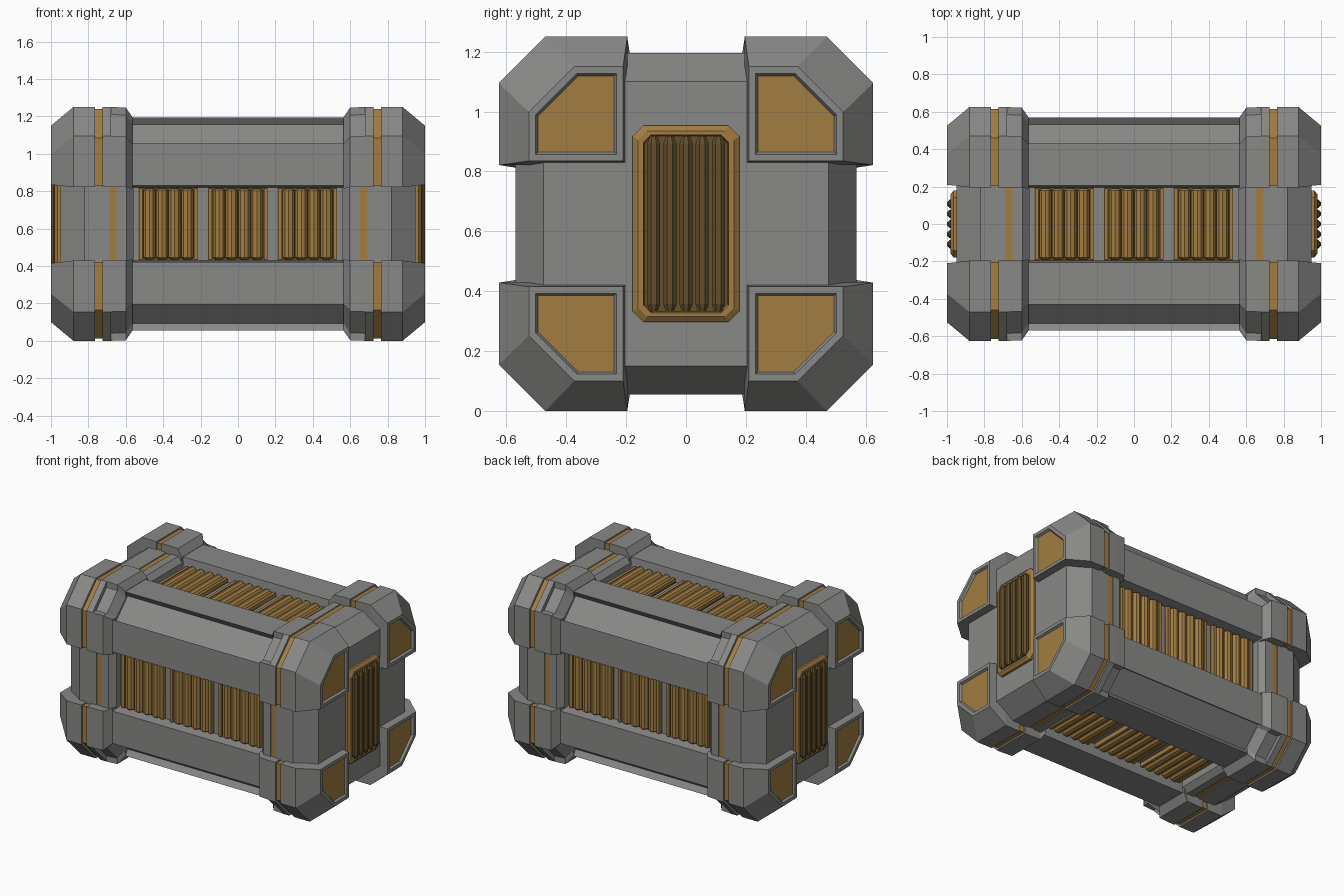
import bpy, bmesh, math
from mathutils import Matrix, Vector

if "Cube" in bpy.data.objects:
    bpy.data.objects.remove(bpy.data.objects["Cube"])

CZ = 0.625  # height of the crate's centre line


def material(name, col):
    m = bpy.data.materials.new(name)
    m.diffuse_color = (*col, 1)
    m.use_nodes = True
    m.node_tree.nodes["Principled BSDF"].inputs["Base Color"].default_value = m.diffuse_color
    return m


GREY = material("grey metal", (0.25, 0.25, 0.245))
GOLD = material("ochre panel", (0.36, 0.205, 0.054))
DARK = material("dark bronze", (0.125, 0.078, 0.024))
MATS = [GREY, GOLD, DARK]


def finish(name, bm, matrix=Matrix()):
    bmesh.ops.remove_doubles(bm, verts=bm.verts, dist=0.0001)
    bmesh.ops.transform(bm, matrix=Matrix.Translation((0, 0, CZ)) @ matrix, verts=bm.verts)
    bmesh.ops.recalc_face_normals(bm, faces=bm.faces)
    me = bpy.data.meshes.new(name)
    bm.to_mesh(me)
    bm.free()
    for m in MATS:
        me.materials.append(m)
    ob = bpy.data.objects.new(name, me)
    bpy.context.collection.objects.link(ob)
    return ob


def loft(bm, rings, mats=None, cap=0):
    """Skin rings of (x, [(y, z)...]); mats gives a material per segment."""
    vs = [[bm.verts.new((x, y, z)) for y, z in prof] for x, prof in rings]
    n = len(vs[0])
    for k in range(len(vs) - 1):
        for i in range(n):
            j = (i + 1) % n
            f = bm.faces.new((vs[k][i], vs[k][j], vs[k + 1][j], vs[k + 1][i]))
            f.material_index = mats[k] if mats else 0
    bm.faces.new(vs[0][::-1]).material_index = mats[0] if mats else 0
    bm.faces.new(vs[-1]).material_index = cap


def box(bm, lo, hi, mat):
    rect = [(lo[1], lo[2]), (hi[1], lo[2]), (hi[1], hi[2]), (lo[1], hi[2])]
    loft(bm, [(lo[0], rect), (hi[0], rect)], [mat], mat)


def four(side):
    """Repeat a quarter profile four times around the x axis."""
    out, pts = [], list(side)
    for _ in range(4):
        out += pts
        pts = [(-z, y) for y, z in pts]
    return out


def rod(bm, p0, p1, r, mat, sides=10, tip=0.01):
    """Rod with bevelled ends between two points."""
    p0, p1 = Vector(p0), Vector(p1)
    d = p1 - p0
    q = d.to_track_quat('Z', 'Y').to_matrix()
    L = d.length
    prev = None
    for h, rr in ((0, r * .6), (tip, r), (L - tip, r), (L, r * .6)):
        ring = []
        for i in range(sides):
            a = 2 * math.pi * (i + .5) / sides
            ring.append(bm.verts.new(p0 + q @ Vector((rr * math.cos(a), rr * math.sin(a), h))))
        if prev:
            for i in range(sides):
                j = (i + 1) % sides
                bm.faces.new((prev[i], prev[j], ring[j], ring[i])).material_index = mat
        else:
            bm.faces.new(ring[::-1]).material_index = mat
        prev = ring
    bm.faces.new(prev).material_index = mat


# Main body: recess on each of the four sides, sunken chamfers on the long edges
bm = bmesh.new()
prof = four([(.49, -.195), (.49, .195), (.57, .205), (.57, .43),
             (.532, .405), (.405, .532), (.43, .57), (.205, .57)])
loft(bm, [(-.6, prof), (.6, prof)])
finish("body", bm)

# Ribbed rod banks in the four side recesses
for k, side in enumerate(("back", "top", "front", "bottom")):
    bm = bmesh.new()
    for cx in (-.372, 0, .372):
        box(bm, (cx - .16, .485, -.194), (cx + .158, .497, .194), 2)
        for s in (-1, 1):
            box(bm, (cx + s * .148 - .01, .485, -.19), (cx + s * .148 + .01, .52, .19), 1)
        for i in range(4):
            x = cx + (i - 1.5) * .0675
            rod(bm, (x, .502, -.19), (x, .502, .19), .034, 1)
    finish(side + "_rods", bm, Matrix.Rotation(k * math.pi / 2, 4, 'X'))


def octa(h, k):
    return four([(h, -h + k), (h, h - k)])


def corner(o, i, k=.155, d=0.0):
    """Corner block outline; d sinks the chamfer below the flats."""
    return [(i, i), (o, i), (o, o - k), (o - d, o - k), (o - k, o - d), (o - k, o), (i, o)]


for sx, xname in ((-1, "left"), (1, "right")):
    # End block with gold stripe band
    bm = bmesh.new()
    loft(bm, [(.56, octa(.535, .14)), (.595, octa(.57, .14)), (.65, octa(.57, .14)),
              (.65, octa(.564, .14)), (.69, octa(.564, .14)), (.69, octa(.57, .14)),
              (.82, octa(.57, .14)), (.95, octa(.475, .12))],
         [0, 0, 0, 1, 0, 0, 0], 0)
    finish(xname + "_end_block", bm, Matrix.Scale(sx, 4, (1, 0, 0)))

    # Eight corner guards with recessed gold end panel and gold stripe
    for sy, yname in ((-1, "front"), (1, "back")):
        for sz, zname in ((-1, "lower"), (1, "upper")):
            bm = bmesh.new()
            loft(bm, [(.565, corner(.572, .188, .142, .04)),
                      (.6, corner(.622, .196, .155, .04)),
                      (.68, corner(.625, .196, .155, .04)),
                      (.68, corner(.625, .196)),
                      (.725, corner(.625, .196)), (.725, corner(.614, .204)),
                      (.765, corner(.614, .204)), (.765, corner(.625, .196)),
                      (.88, corner(.625, .196)), (1.0, corner(.525, .21, .152)),
                      (1.0, corner(.502, .232, .138)), (.985, corner(.494, .24, .134))],
                 [0, 0, 0, 0, 0, 1, 0, 0, 0, 0, 0], 1)
            finish(f"{xname}_{yname}_{zname}_corner_guard", bm,
                   Matrix.Diagonal((sx, sy, sz, 1)))

    # End vent: bevelled gold frame, dark backing and dark upright rods
    def cut(y, z, c):
        return [(y, -z + c), (y, z - c), (y - c, z), (-y + c, z),
                (-y, z - c), (-y, -z + c), (-y + c, -z), (y - c, -z)]
    bm = bmesh.new()
    loft(bm, [(.93, cut(.178, .328, .035)), (.965, cut(.178, .328, .035)),
              (.98, cut(.16, .31, .03)), (.98, cut(.142, .297, .025)),
              (.957, cut(.138, .293, .025))], [1, 1, 1, 1], 2)
    finish(xname + "_vent_frame", bm, Matrix.Scale(sx, 4, (1, 0, 0)))
    bm = bmesh.new()
    for i in range(5):
        y = (i - 2) * .054
        rod(bm, (.977, y, -.293), (.977, y, .293), .0235, 2, 8, .025)
    finish(xname + "_vent_rods", bm, Matrix.Scale(sx, 4, (1, 0, 0)))
